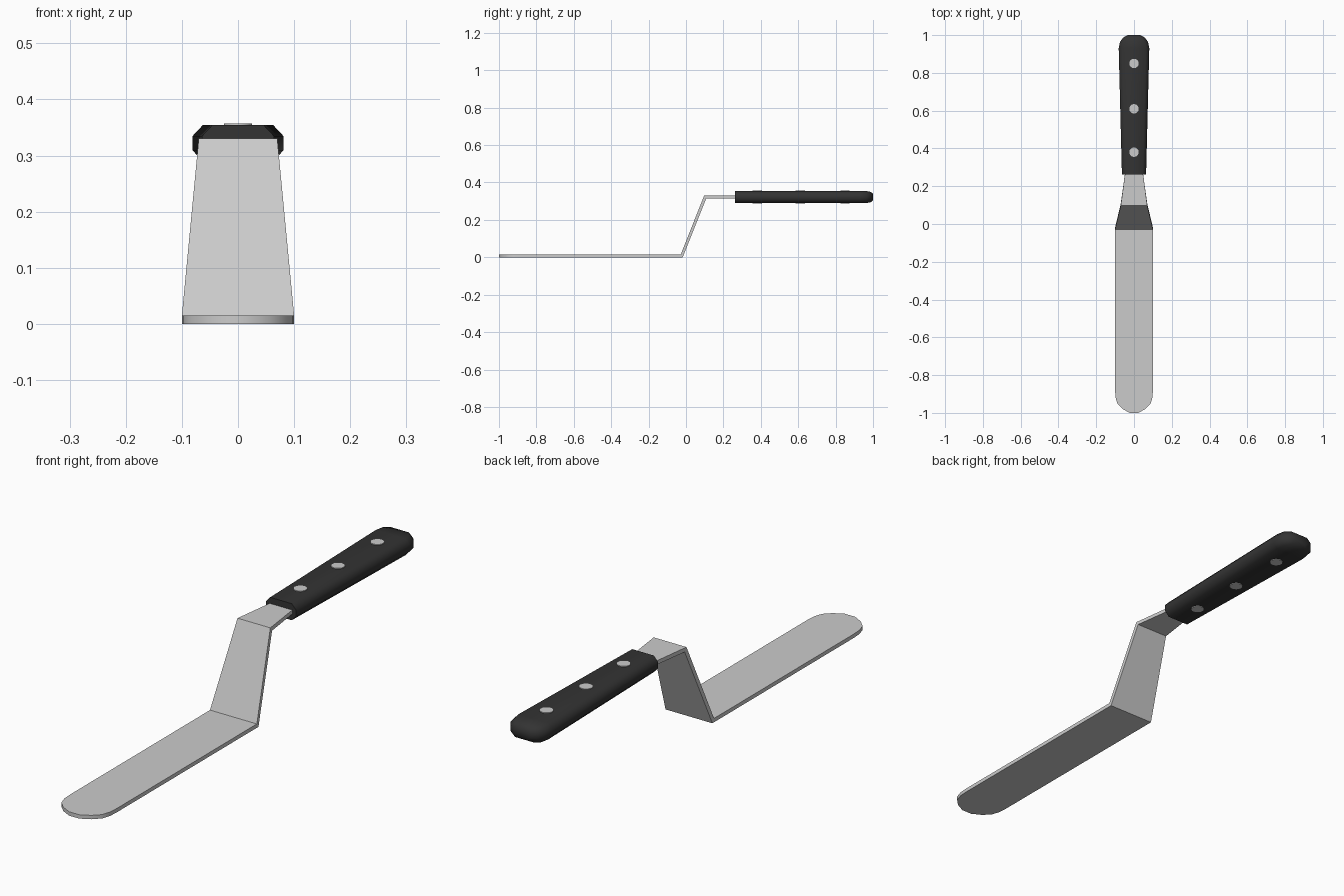
import bpy, bmesh, math

if "Cube" in bpy.data.objects:
    bpy.data.objects.remove(bpy.data.objects["Cube"])


def material(name, rgb):
    m = bpy.data.materials.new(name)
    m.diffuse_color = (*rgb, 1)
    m.use_nodes = True
    m.node_tree.nodes["Principled BSDF"].inputs["Base Color"].default_value = m.diffuse_color
    return m


steel = material("brushed steel", (0.6, 0.6, 0.6))
black = material("black handle", (0.033, 0.033, 0.033))


def loft(name, rings, mat, angle):
    """Skin a list of equal-length point rings and cap both ends."""
    bm = bmesh.new()
    vs = [[bm.verts.new(p) for p in r] for r in rings]
    n = len(vs[0])
    for a, b in zip(vs, vs[1:]):
        for i in range(n):
            j = (i + 1) % n
            bm.faces.new((a[i], a[j], b[j], b[i]))
    bm.faces.new(vs[0])
    bm.faces.new(vs[-1])
    bmesh.ops.recalc_face_normals(bm, faces=bm.faces)
    me = bpy.data.meshes.new(name)
    bm.to_mesh(me)
    bm.free()
    me.materials.append(mat)
    ob = bpy.data.objects.new(name, me)
    bpy.context.collection.objects.link(ob)
    bpy.ops.object.select_all(action='DESELECT')
    ob.select_set(True)
    bpy.context.view_layer.objects.active = ob
    bpy.ops.object.shade_smooth_by_angle(angle=math.radians(angle))
    return ob


# Cranked blade: (half width, bottom y, bottom z, top y, top z)
T = 0.015
tip = [(0.022, -1.0), (0.06, -0.98), (0.087, -0.953), (0.098, -0.918)]
stations = [(w, y, 0, y, T) for w, y in tip]
stations += [(0.1, -0.88, 0, -0.88, T),
             (0.1, -0.018, 0, -0.028, T),
             (0.07, 0.108, 0.315, 0.097, 0.33),
             (0.046, 0.28, 0.315, 0.28, 0.33)]
loft("blade", [[(-w, yb, zb), (w, yb, zb), (w, yt, zt), (-w, yt, zt)]
               for w, yb, zb, yt, zt in stations], steel, 30)

# Handle: chamfered section, (y, half width, half height)
ZC = 0.322


def section(y, w, h):
    c, d = 0.018, h * 0.6
    q = [(w, h - d), (w - c, h)]
    pts = q + [(-x, z) for x, z in reversed(q)]
    pts += [(-x, -z) for x, z in pts]
    return [(x, y, ZC + z) for x, z in pts]


handle = [(0.262, 0.064, 0.032), (0.93, 0.081, 0.032), (0.965, 0.074, 0.032),
          (0.987, 0.057, 0.028), (1.0, 0.034, 0.018)]
loft("handle", [section(*s) for s in handle], black, 50)

# Rivets through the handle
for k, y in enumerate((0.38, 0.61, 0.85)):
    ring = [(0.025 * math.cos(a), y + 0.025 * math.sin(a))
            for a in (i * math.tau / 16 for i in range(16))]
    loft(f"rivet_{k + 1}", [[(x, v, z) for x, v in ring]
                            for z in (ZC - 0.035, ZC + 0.035)], steel, 30)
